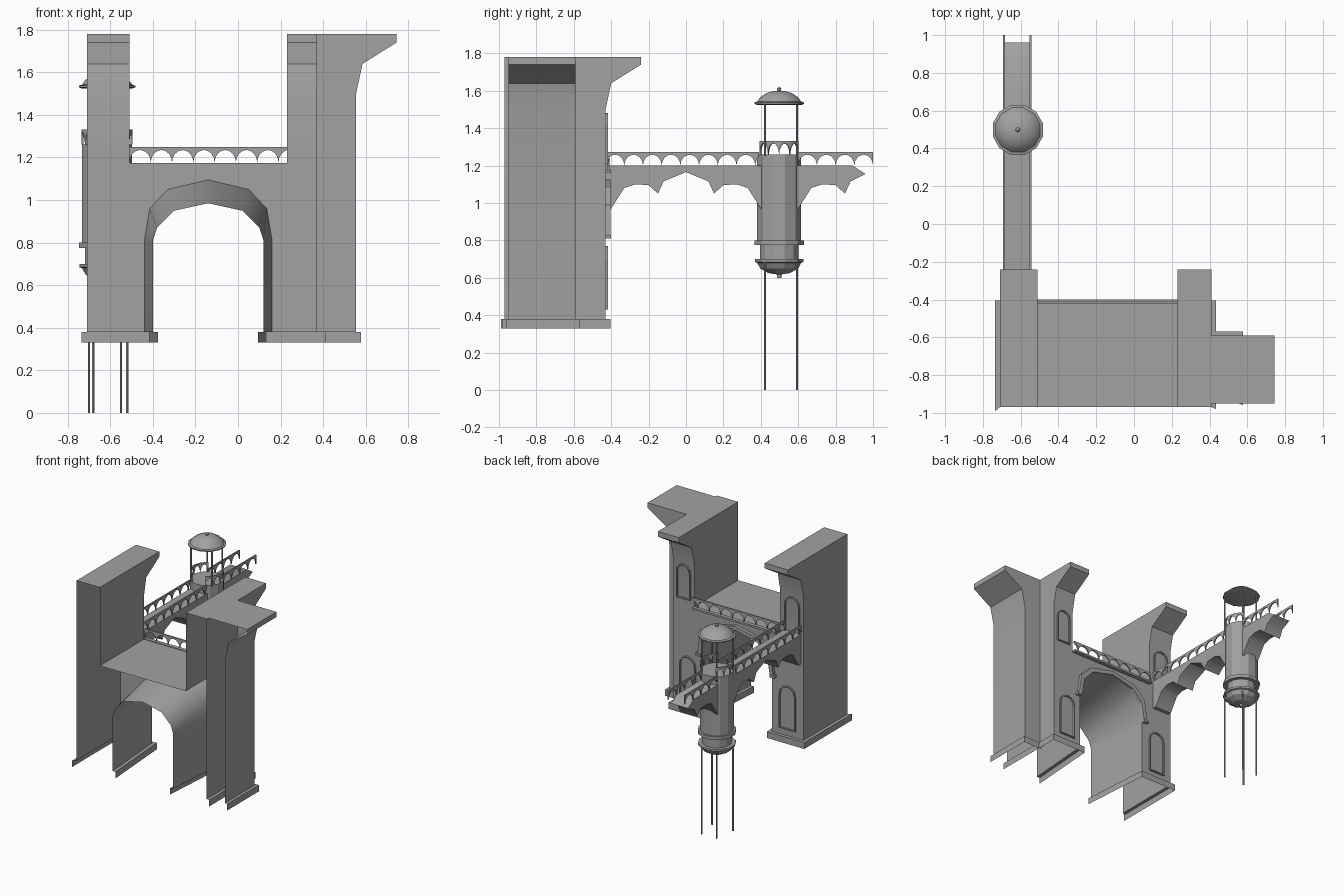
import bpy
import math

if "Cube" in bpy.data.objects:
    bpy.data.objects.remove(bpy.data.objects["Cube"], do_unlink=True)

stone = bpy.data.materials.new("grey_stone")
stone.use_nodes = True
GREY = (0.36, 0.36, 0.36, 1)
stone.diffuse_color = GREY
stone.node_tree.nodes["Principled BSDF"].inputs["Base Color"].default_value = GREY


def mesh(name, verts, faces):
    me = bpy.data.meshes.new(name)
    me.from_pydata(verts, [], faces)
    me.materials.append(stone)
    ob = bpy.data.objects.new(name, me)
    bpy.context.collection.objects.link(ob)
    return ob


def smooth(ob, degrees):
    bpy.ops.object.select_all(action="DESELECT")
    ob.select_set(True)
    bpy.context.view_layer.objects.active = ob
    bpy.ops.object.shade_smooth_by_angle(angle=math.radians(degrees))


def prism(name, profile, place, a, b, caps=(True, True), skip=()):
    """Sweep a 2D profile from a to b; place(u, v, w) gives the 3D point."""
    n = len(profile)
    verts = [place(u, v, w) for w in (a, b) for u, v in profile]
    faces = [(i, (i + 1) % n, n + (i + 1) % n, n + i) for i in range(n) if i not in skip]
    if caps[0]:
        faces.append(tuple(reversed(range(n))))
    if caps[1]:
        faces.append(tuple(range(n, 2 * n)))
    return mesh(name, verts, faces)


def along_x(u, v, w):
    return (w, u, v)


def along_y(u, v, w):
    return (u, w, v)


def box(name, x0, x1, y0, y1, z0, z1):
    return prism(name, [(x0, z0), (x1, z0), (x1, z1), (x0, z1)], along_y, y0, y1)


def arcade(name, place, length, z0, pitch=0.1, steps=8):
    """Parapet of little round arches; place(u) gives the ground point."""
    verts, faces = [], []
    last = 0
    for k in range(math.ceil(length / pitch)):
        for i in range(steps + 1):
            t = math.pi * i / steps
            u = min(pitch * (k + 0.5 - 0.5 * math.cos(t)), length)
            x, y = place(u)
            verts += [(x, y, z0 + 0.058 * math.sin(t)), (x, y, z0 + 0.072)]
            if u - last > 0.001:
                b = len(verts) - 4
                faces.append((b, b + 2, b + 3, b + 1))
            last = u
    mod = mesh(name, verts, faces).modifiers.new("thickness", "SOLIDIFY")
    mod.thickness = 0.01
    mod.offset = 0


def lathe(name, profile, cx, cy, sides=12):
    n = len(profile)
    verts, faces = [], []
    for s in range(sides):
        a = 2 * math.pi * (s + 0.5) / sides
        verts += [(cx + r * math.cos(a), cy + r * math.sin(a), z) for r, z in profile]
        t = (s + 1) % sides
        faces += [(s * n + i, t * n + i, t * n + i + 1, s * n + i + 1) for i in range(n - 1)]
    return mesh(name, verts, faces)


FRONT, BACK, GROUND, FOOT, DECK, TOP = -0.97, -0.43, 0.33, 0.38, 1.17, 1.78

# Flared outline shared by the towers and the wing: (overhang, height)
FLARE = [(0, 1.5), (0.03, 1.64), (0.19, 1.74), (0.19, TOP)]


# Towers, open at the front and below
def tower(name, x0, x1, z0, z1):
    """z0 and z1 are the lower ends of the two side walls."""
    back = [(BACK, DECK)] + [(BACK + d, z) for d, z in FLARE] + [(FRONT, TOP)]
    shell = prism(name + "_shell", back + [(FRONT, DECK)], along_x, x0, x1,
                  (True, True), (len(back) - 1, len(back)))
    smooth(shell, 30)
    for x, z in ((x0, z0), (x1, z1)):
        if z < DECK:
            mesh(name + "_lower_side", [(x, FRONT, z), (x, BACK, z), (x, BACK, DECK),
                                        (x, FRONT, DECK)], [(0, 1, 2, 3)])


tower("west_tower", -0.71, -0.51, FOOT, DECK)
tower("east_tower", 0.23, 0.41, DECK, FOOT)

# Side wing flaring to the east
wing = [(0.555, FOOT)] + [(0.555 + d, z) for d, z in FLARE] + [(0.37, TOP), (0.37, FOOT)]
smooth(prism("east_wing", wing, along_y, -0.95, -0.59, (False, True), (5, 6)), 30)

# Gate arch: half outlines at the back and the front, mirrored
MID = -0.14


def mirrored(half):
    return [(MID - d, z) for d, z in half] + [(MID + d, z) for d, z in reversed(half[:-1])]


back_arch = mirrored([(0.30, FOOT), (0.30, 0.81), (0.275, 0.96), (0.19, 1.05), (0, 1.095)])
front_arch = mirrored([(0.26, FOOT), (0.26, 0.81), (0.24, 0.87), (0.16, 0.95), (0, 0.985)])
n = len(back_arch)
vault = mesh("gate_vault",
             [(x, BACK, z) for x, z in back_arch] + [(x, FRONT, z) for x, z in front_arch],
             [(i, i + 1, n + i + 1, n + i) for i in range(n - 1)])
smooth(vault, 45)
outline = [(-0.71, FOOT)] + back_arch + [(0.41, FOOT), (0.41, DECK), (-0.71, DECK)]
mesh("gate_wall", [(x, BACK, z) for x, z in outline], [tuple(range(len(outline)))])

# Raised moulding round the arch
inner = back_arch[1:-1]
outer = [(MID + (x - MID) * 1.1, z + 0.03 * (z > 0.9)) for x, z in inner]
for i in range(len(inner) - 1):
    prism("arch_moulding", [inner[i], inner[i + 1], outer[i + 1], outer[i]], along_y, BACK, -0.405)
for side in (-1, 1):
    cx = MID + side * 0.32
    box("arch_impost", cx - 0.02, cx + 0.02, BACK, -0.4, 0.81, 0.83)

# Deck between the towers, with its cornice and parapet
mesh("gate_deck", [(-0.51, FRONT, DECK), (0.23, FRONT, DECK), (0.23, BACK, DECK),
                   (-0.51, BACK, DECK)], [(0, 1, 2, 3)])
box("gate_cornice", -0.51, 0.23, BACK, -0.4, 1.16, 1.175)
arcade("gate_parapet", lambda u: (-0.51 + u, -0.415), 0.74, 1.177)


# Plinths: an outer skin and a ledge back to the wall, open below
def plinth(name, wall, skin):
    k = len(wall)
    rows = [(skin, GROUND), (skin, FOOT), (wall, FOOT)]
    verts = [(x, y, z) for path, z in rows for x, y in path]
    faces = [(r + i, r + i + 1, r + k + i + 1, r + k + i) for r in (0, k) for i in range(k - 1)]
    mesh(name, verts, faces)


plinth("west_plinth", [(-0.40, FRONT), (-0.44, BACK), (-0.71, BACK), (-0.71, FRONT)],
       [(-0.375, FRONT), (-0.415, -0.405), (-0.735, -0.405), (-0.735, -0.99)])
plinth("east_plinth", [(0.41, FRONT), (0.41, BACK), (0.16, BACK), (0.12, FRONT)],
       [(0.435, -0.98), (0.435, -0.405), (0.135, -0.405), (0.095, FRONT)])
plinth("wing_plinth", [(0.555, -0.95), (0.555, -0.59), (0.41, -0.59)],
       [(0.578, -0.96), (0.578, -0.57), (0.41, -0.57)])


# Arched door and window frames on the back walls
def frame(name, cx, w, z0, z1):
    def shape(g):
        r = w / 2 - g
        arc = [(cx + r * math.cos(math.pi * i / 6), z1 - w / 2 + r * math.sin(math.pi * i / 6))
               for i in range(7)]
        return [(cx + r, z0 + g)] + arc + [(cx - r, z0 + g)]
    a, b = shape(0), shape(0.009)
    for i in range(len(a)):
        j = (i + 1) % len(a)
        prism(name, [a[i], a[j], b[j], b[i]], along_y, BACK, -0.418)


frame("west_door_frame", -0.575, 0.14, 0.43, 0.77)
frame("east_door_frame", 0.285, 0.14, 0.43, 0.77)
frame("east_window_frame", 0.32, 0.12, 1.21, 1.48)
frame("west_walkway_door", -0.615, 0.13, 1.18, 1.475)

# Walkway on arches, broken off at its far end
span = [(-0.40, 0.97), (-0.33, 1.08), (-0.27, 1.1), (-0.2, 1.095), (-0.15, 1.05),
        (-0.12, 1.115), (0, 1.165)]
near = [(BACK, 0.97)] + span + [(-y, z) for y, z in reversed(span[:-1])]
near += [(0.5, 0.97), (0.5, 1.2), (BACK, 1.2)]
smooth(prism("near_walkway", near, along_x, -0.69, -0.545), 45)
far = [(0.5, 0.97)] + [(y + 1, z) for y, z in span[:-1]]
far += [(0.96, 1.155), (0.89, 1.2), (0.5, 1.2)]
smooth(prism("far_walkway", far, along_x, -0.69, -0.545), 45)
for x in (-0.688, -0.547):
    arcade("walkway_parapet_near", lambda u: (x, BACK + u), 0.82, 1.2)
    arcade("walkway_parapet_far", lambda u: (x, 0.6 + u), 0.4, 1.2)

# Round turret on the walkway
CX, CY = -0.615, 0.498
lathe("turret_body", [(0, 1.26), (0.122, 1.26), (0.122, 0.8), (0.137, 0.8), (0.137, 0.775),
                      (0.107, 0.775), (0.107, 0.7), (0.135, 0.7), (0.135, 0.685), (0.122, 0.68),
                      (0.105, 0.65), (0.06, 0.625), (0.012, 0.618), (0.012, 0.6), (0, 0.6)], CX, CY)
for side in (0, math.pi):
    arcade("turret_parapet", lambda u: (CX + 0.115 * math.cos(side + u / 0.115 - 1.05),
                                        CY + 0.115 * math.sin(side + u / 0.115 - 1.05)),
           0.24, 1.26, 0.06)
dome = lathe("turret_dome", [(0, 1.53), (0.125, 1.525), (0.137, 1.53), (0.137, 1.538),
                             (0.122, 1.542), (0.105, 1.565), (0.07, 1.588), (0.03, 1.599),
                             (0.01, 1.6), (0.012, 1.612), (0, 1.622)], CX, CY)
smooth(dome, 35)

# Thin poles: stilts below and posts under the dome
for x, y in ((-0.70, 0.422), (-0.68, 0.593), (-0.52, 0.422), (-0.55, 0.593)):
    lathe("stilt", [(0, 0), (0.006, 0), (0.006, 0.69)], x, y, 6)
    lathe("dome_post", [(0.006, 1.25), (0.006, 1.53)], x, y, 6)
